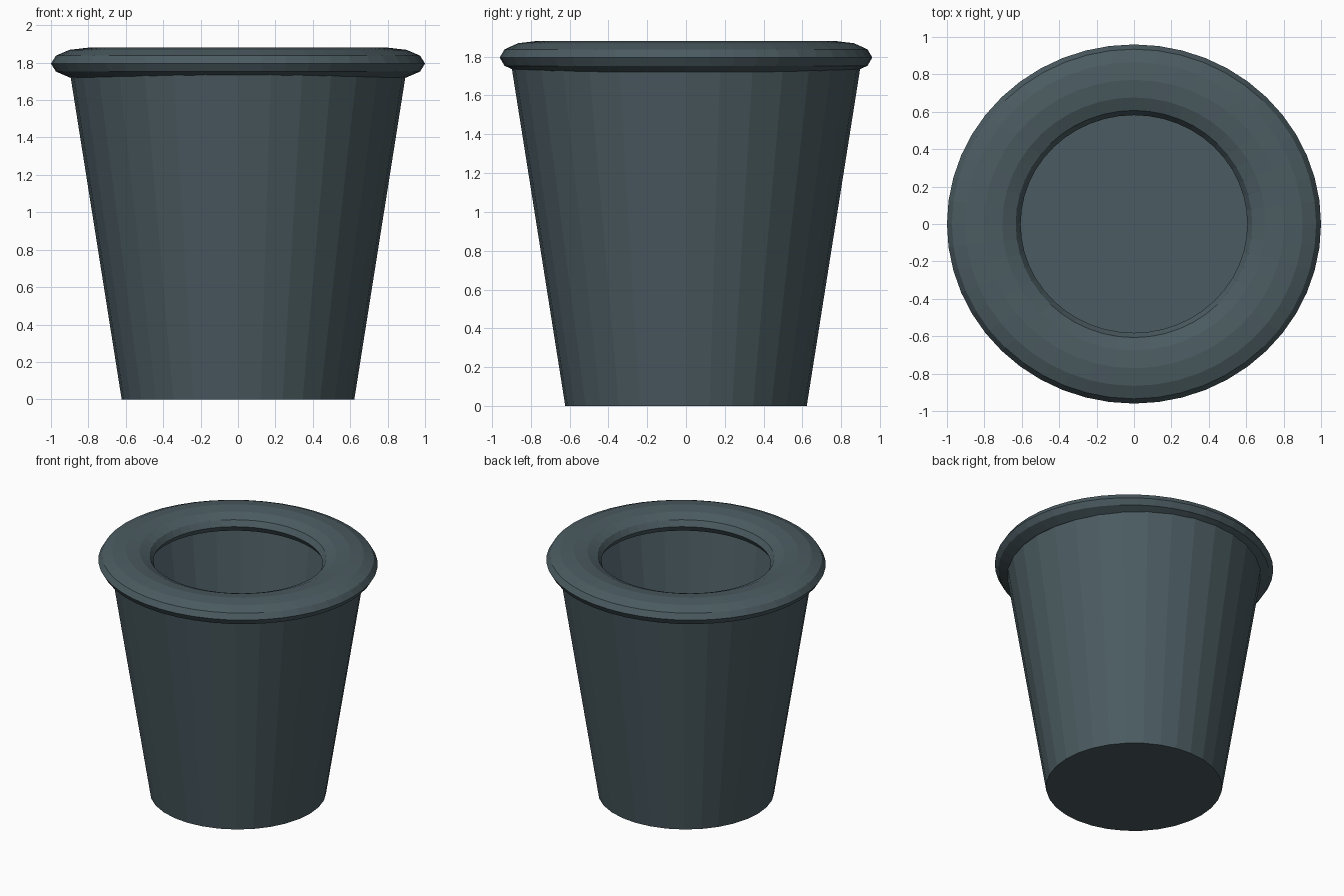
import bpy, bmesh
from math import cos, sin, tau

cube = bpy.data.objects.get("Cube")
if cube:
    bpy.data.objects.remove(cube, do_unlink=True)

slate = bpy.data.materials.new("dark_slate")
slate.use_nodes = True
COLOUR = (0.07, 0.105, 0.119, 1)
slate.diffuse_color = COLOUR
slate.node_tree.nodes["Principled BSDF"].inputs["Base Color"].default_value = COLOUR


def add_object(name, bm):
    """Turn a bmesh into a flat shaded, coloured object."""
    mesh = bpy.data.meshes.new(name)
    bm.to_mesh(mesh)
    bm.free()
    mesh.materials.append(slate)
    obj = bpy.data.objects.new(name, mesh)
    bpy.context.collection.objects.link(obj)
    return obj


# Tapered cup body: thin wall, closed floor, open top
HEIGHT = 1.8
bm = bmesh.new()
bmesh.ops.create_cone(bm, cap_ends=True, segments=32,
                      radius1=0.622, radius2=0.907, depth=HEIGHT)
bmesh.ops.translate(bm, verts=bm.verts, vec=(0, 0, HEIGHT / 2))
bm.normal_update()
lid = [f for f in bm.faces if f.normal.z > 0.9]
bmesh.ops.delete(bm, geom=lid, context='FACES_ONLY')
add_object("cup_body", bm)

# Rolled rim: flattened ring, slightly narrower front to back
SEGMENTS, SIDES = 48, 12
MAJOR, MINOR, THICK = 0.803, 0.197, 0.085
bm = bmesh.new()
rings = []
for i in range(SEGMENTS):
    a = tau * i / SEGMENTS
    ring = []
    for j in range(SIDES):
        b = tau * j / SIDES
        r = MAJOR + MINOR * cos(b)
        ring.append(bm.verts.new((r * cos(a), 0.96 * r * sin(a), THICK * sin(b))))
    rings.append(ring)
for i in range(SEGMENTS):
    here, after = rings[i], rings[(i + 1) % SEGMENTS]
    for j in range(SIDES):
        k = (j + 1) % SIDES
        bm.faces.new((here[j], after[j], after[k], here[k]))
rim = add_object("rolled_rim", bm)
rim.location.z = 1.795
